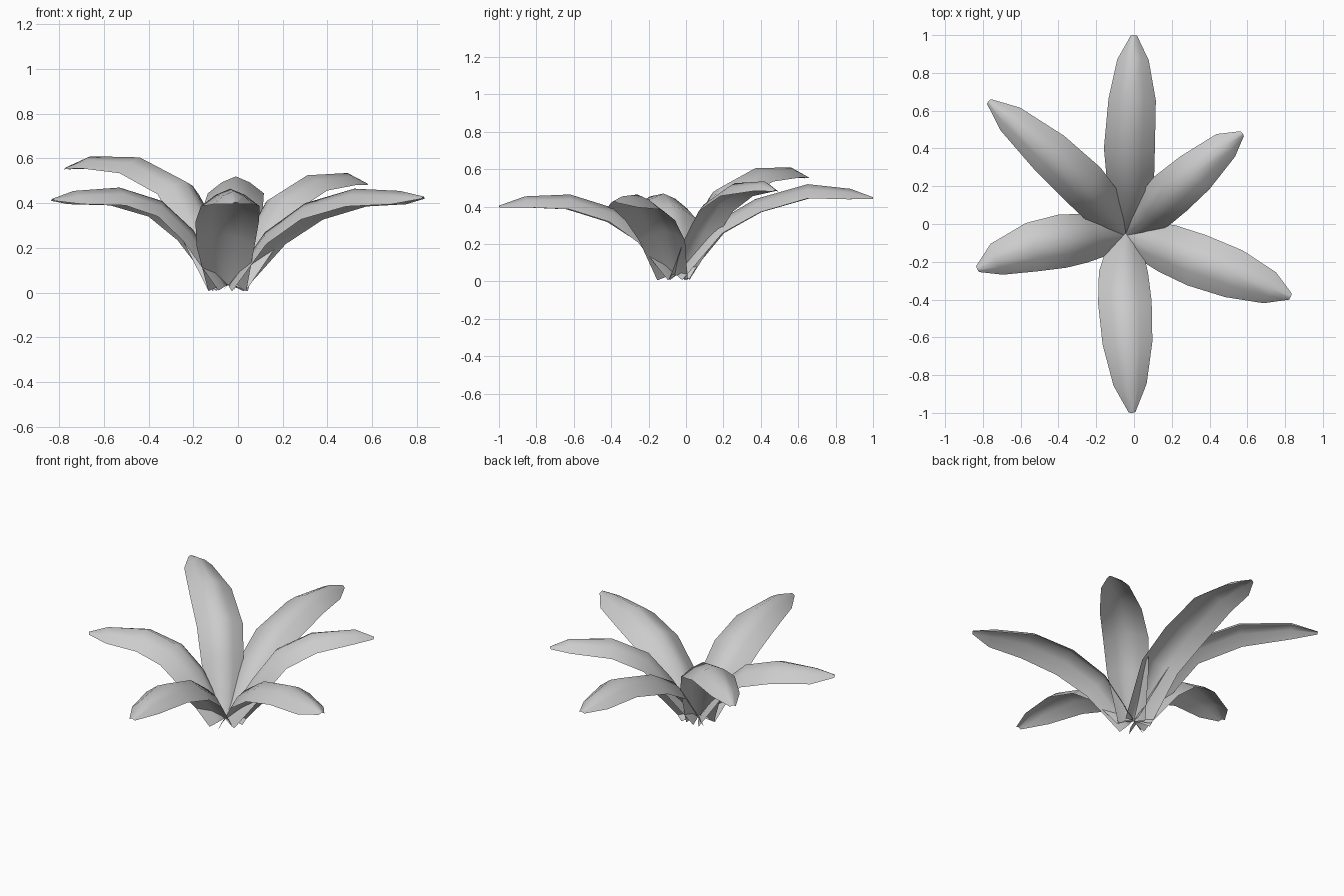
import bpy, bmesh
from mathutils import Vector, Matrix

if "Cube" in bpy.data.objects:
    bpy.data.objects.remove(bpy.data.objects["Cube"])

# half width and edge droop along every leaf, base to tip
WIDTH = (0.085, 0.13, 0.142, 0.132, 0.088, 0.018)
DROOP = (0.05, 0.075, 0.08, 0.08, 0.06, 0.01)


def leaf(name, rib, scale=1.0, roll=0.0):
    """Arched blade: a raised centre rib with drooping edges on both sides."""
    rib = [Vector(p) for p in rib]
    bm = bmesh.new()
    rows = []
    for i, p in enumerate(rib):
        t = (rib[min(i + 1, len(rib) - 1)] - rib[max(i - 1, 0)]).normalized()
        side = t.cross(Vector((0, 0, 1))).normalized()
        side = Matrix.Rotation(roll, 3, t) @ side
        up = side.cross(t)
        w, d = WIDTH[i] * scale, DROOP[i] * scale
        rows.append([bm.verts.new(p + side * w * k - up * d * abs(k) ** 1.5)
                     for k in (-1, -0.5, 0, 0.5, 1)])
    for a, b in zip(rows, rows[1:]):
        for j in range(4):
            bm.faces.new((a[j], a[j + 1], b[j + 1], b[j]))
    for f in bm.faces:
        f.smooth = True
    mesh = bpy.data.meshes.new(name)
    bm.to_mesh(mesh)
    bm.free()
    obj = bpy.data.objects.new(name, mesh)
    bpy.context.collection.objects.link(obj)


# six leaves fanning out of one root
leaf("back_leaf", [(-.04, -.05, .035), (-.02, .15, .31), (-.025, .37, .44),
                   (-.01, .65, .52), (-.005, .88, .495), (0, 1, .45)], 0.95)
leaf("front_leaf", [(-.045, -.05, .035), (-.055, -.2, .26), (-.05, -.38, .39),
                    (-.035, -.62, .465), (-.02, -.86, .455), (-.01, -1, .405)])
leaf("right_leaf", [(-.04, -.06, .035), (.12, -.11, .27), (.3, -.18, .40),
                    (.52, -.26, .465), (.725, -.34, .455), (.83, -.385, .43)])
leaf("left_leaf", [(-.05, -.06, .035), (-.2, -.07, .28), (-.34, -.085, .41),
                   (-.53, -.12, .47), (-.735, -.19, .455), (-.83, -.24, .42)])
leaf("back_left_leaf", [(-.05, -.06, .035), (-.15, .07, .33), (-.24, .18, .5),
                        (-.44, .37, .605), (-.66, .56, .61), (-.77, .65, .56)], 0.9)
leaf("back_right_leaf", [(-.04, -.06, .035), (.07, .04, .27), (.16, .13, .43),
                         (.31, .26, .525), (.49, .42, .535), (.575, .48, .49)], 0.88)
